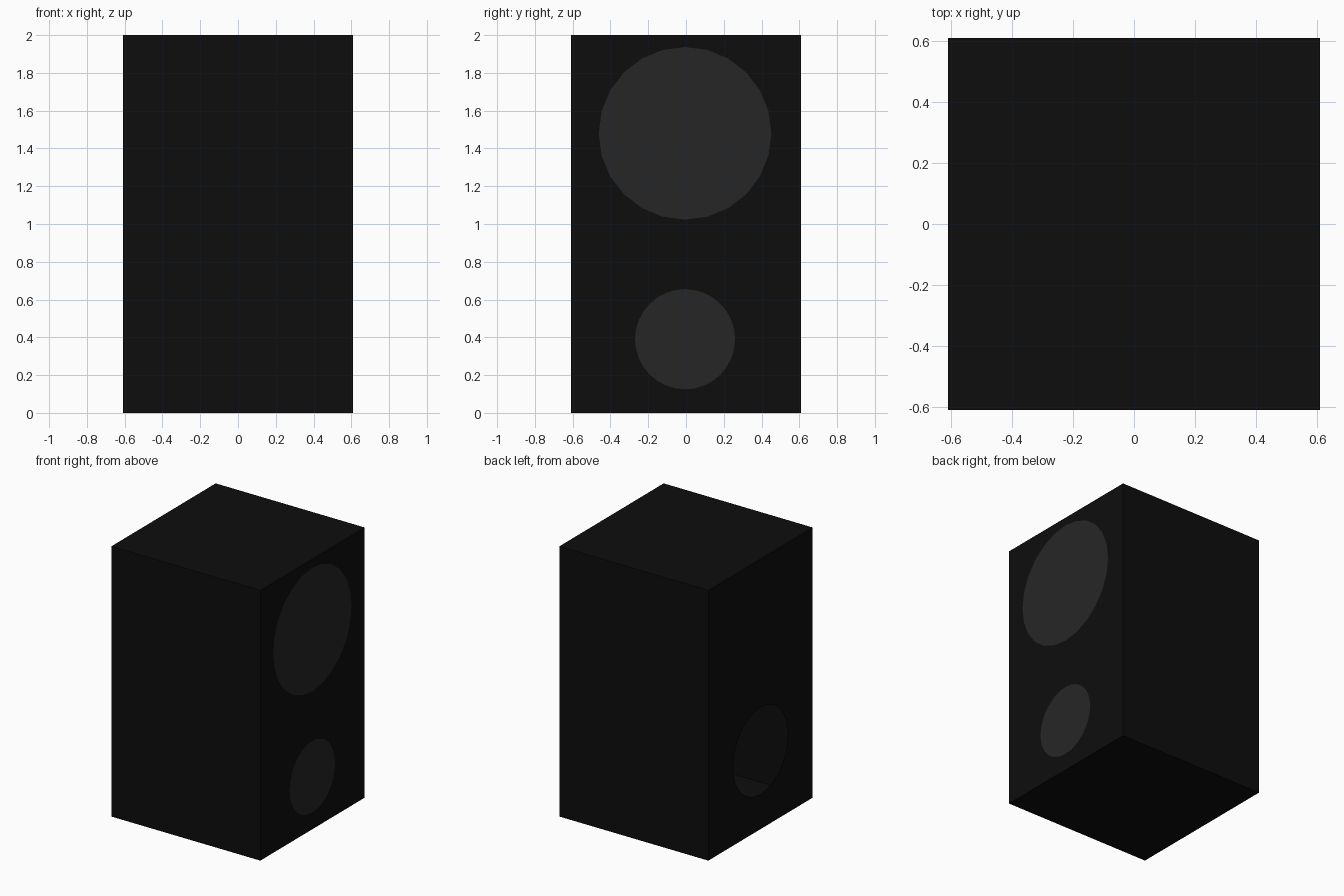
import bpy, bmesh
from math import cos, sin, tau

if "Cube" in bpy.data.objects:
    bpy.data.objects.remove(bpy.data.objects["Cube"])

HALF, HEIGHT = 0.61, 2.0


def material(name, value):
    mat = bpy.data.materials.new(name)
    mat.diffuse_color = (value, value, value, 1)
    mat.use_nodes = True
    mat.node_tree.nodes["Principled BSDF"].inputs["Base Color"].default_value = mat.diffuse_color
    return mat


def add_object(name, bm, mat):
    mesh = bpy.data.meshes.new(name)
    bm.to_mesh(mesh)
    bm.free()
    mesh.materials.append(mat)
    obj = bpy.data.objects.new(name, mesh)
    bpy.context.collection.objects.link(obj)
    return obj


def circle(bm, x, y, z, radius, sides):
    return [bm.verts.new((x, y + radius * cos(tau * i / sides),
                          z + radius * sin(tau * i / sides))) for i in range(sides)]


black = material("cabinet_black", 0.004)
grey = material("cone_grey", 0.0194)

# Thin-walled hollow cabinet with a round port cut in the left wall
bm = bmesh.new()
bmesh.ops.create_cube(bm, size=1)
for v in bm.verts:
    v.co = (v.co.x * 2 * HALF, v.co.y * 2 * HALF, (v.co.z + 0.5) * HEIGHT)
left = min(bm.faces, key=lambda f: f.calc_center_median().x)
rim = list(left.edges)
bmesh.ops.delete(bm, geom=[left], context='FACES_ONLY')
port = circle(bm, -HALF, 0.0, 0.58, 0.32, 32)
rim += [bm.edges.new((port[i - 1], port[i])) for i in range(len(port))]
bmesh.ops.triangle_fill(bm, edges=rim, use_beauty=True, normal=(-1, 0, 0))
bmesh.ops.recalc_face_normals(bm, faces=bm.faces)
add_object("cabinet", bm, black)

# Flush speaker discs on the right wall
for name, z, radius, sides in (("upper_speaker", 1.48, 0.457, 24),
                               ("lower_speaker", 0.39, 0.265, 32)):
    bm = bmesh.new()
    bm.faces.new(circle(bm, HALF + 0.002, -0.005, z, radius, sides))
    add_object(name, bm, grey)
